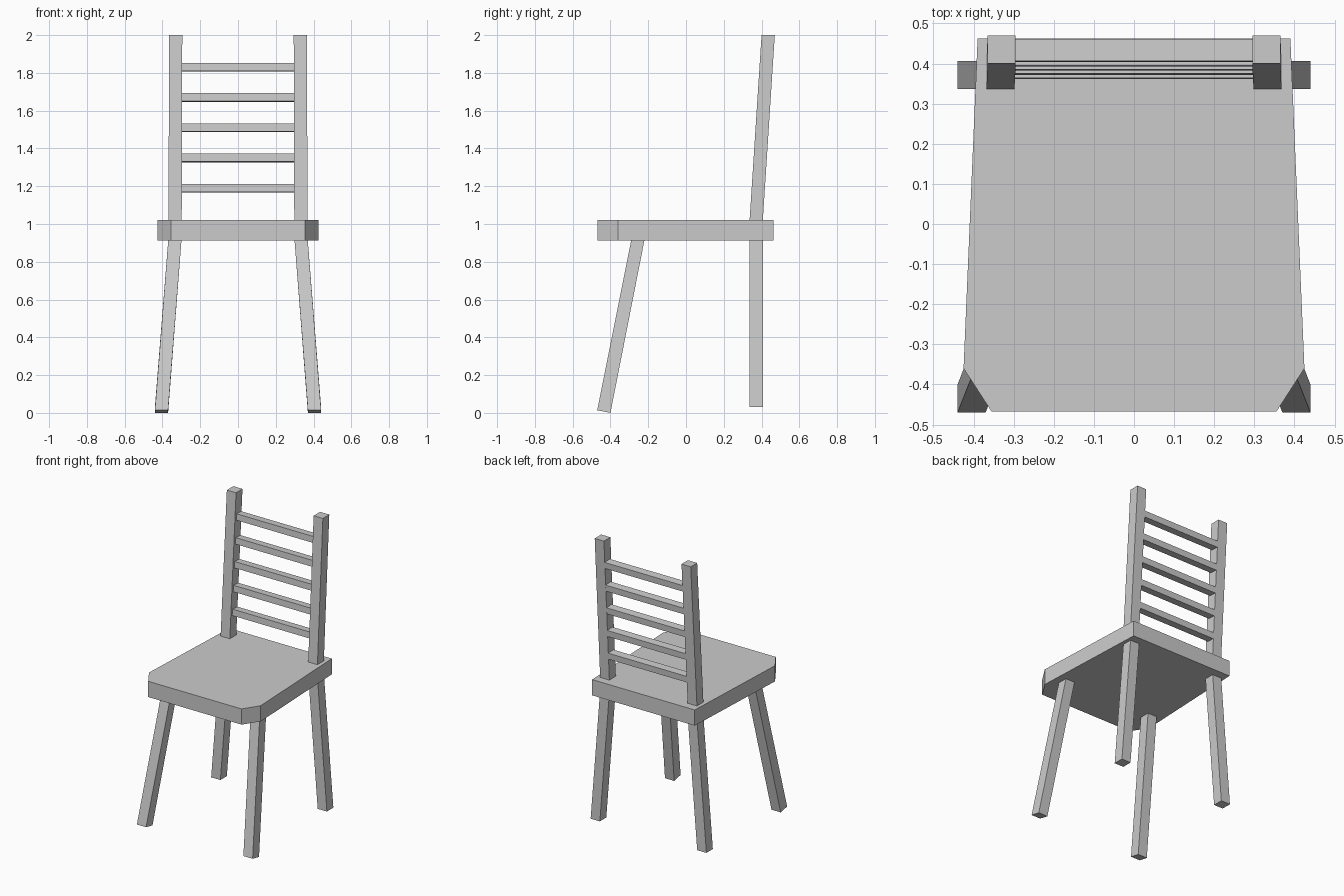
import bpy, bmesh
from mathutils import Vector

default = bpy.data.objects.get("Cube")
if default:
    bpy.data.objects.remove(default, do_unlink=True)

grey = bpy.data.materials.new("plain_grey")
grey.use_nodes = True
colour = (0.6, 0.6, 0.6, 1)
grey.diffuse_color = colour
grey.node_tree.nodes["Principled BSDF"].inputs["Base Color"].default_value = colour


def loft(name, lower, upper):
    """Closed solid between two matching outlines."""
    bm = bmesh.new()
    a = [bm.verts.new(p) for p in lower]
    b = [bm.verts.new(p) for p in upper]
    bm.faces.new(a)
    bm.faces.new(b)
    for i in range(len(a)):
        j = (i + 1) % len(a)
        bm.faces.new((a[i], a[j], b[j], b[i]))
    bmesh.ops.recalc_face_normals(bm, faces=bm.faces)
    mesh = bpy.data.meshes.new(name)
    bm.to_mesh(mesh)
    bm.free()
    mesh.materials.append(grey)
    obj = bpy.data.objects.new(name, mesh)
    bpy.context.collection.objects.link(obj)
    return obj


def square(x, y, z, half=0.035, tilt=0.0):
    """Square section; tilt lifts its front edge."""
    return [(x + sx * half, y + sy * half, z - sy * tilt)
            for sx, sy in ((-1, -1), (1, -1), (1, 1), (-1, 1))]


# Seat: tapered slab with clipped front corners
half_outline = [(0.355, -0.468), (0.425, -0.36), (0.39, 0.462)]
outline = half_outline + [(-x, y) for x, y in reversed(half_outline)]
loft("seat", [(x, y, 0.912) for x, y in outline], [(x, y, 1.02) for x, y in outline])

# Splayed legs and back posts, mirrored left and right
for side, s in (("left", 1), ("right", -1)):
    loft("front_leg_" + side,
         square(s * 0.405, -0.435, 0.007, tilt=0.007),
         square(s * 0.333, -0.252, 0.93))
    loft("back_leg_" + side,
         square(s * 0.405, 0.372, 0.03),
         square(s * 0.333, 0.372, 0.93))
    loft("back_post_" + side,
         square(s * 0.333, 0.371, 1.01),
         square(s * 0.33, 0.435, 2.0))

# Ladder slats, square to the leaning posts
lean = 0.065
up = Vector((0, lean, 1)).normalized()
back = Vector((0, 1, -lean)).normalized()
for i in range(5):
    z = 1.213 + 0.16 * i
    front_top = Vector((0, 0.352 + lean * (z - 1.02), z))
    section = [front_top, front_top + back * 0.054,
               front_top + back * 0.054 - up * 0.043, front_top - up * 0.043]
    loft("back_slat_%d" % (i + 1),
         [p + Vector((-0.31, 0, 0)) for p in section],
         [p + Vector((0.31, 0, 0)) for p in section])
